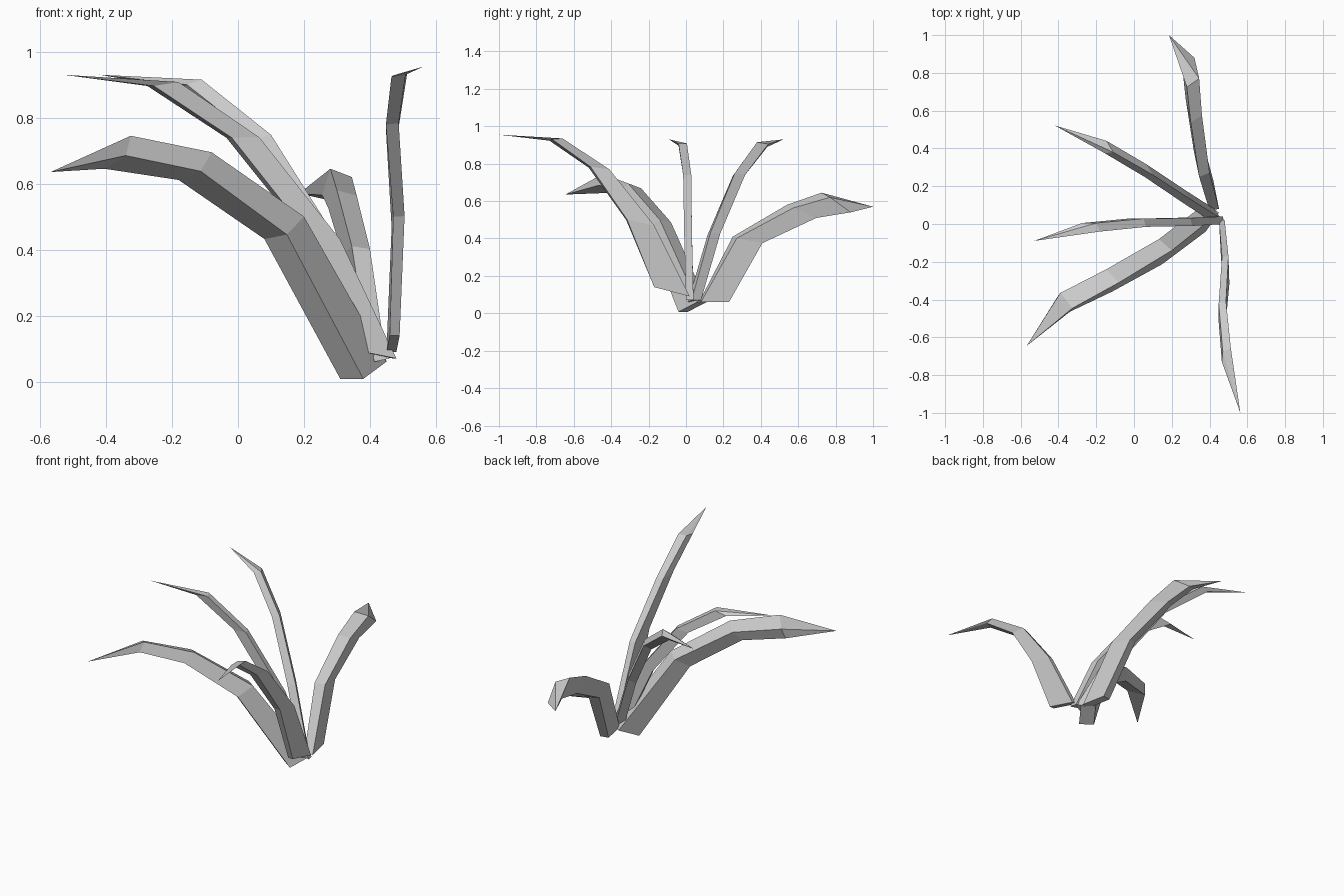
import bpy
import bmesh
from mathutils import Vector

if "Cube" in bpy.data.objects:
    bpy.data.objects.remove(bpy.data.objects["Cube"])


# A leaf blade: four-sided bent spike following a ridge path, capped at the base.
# wide / thick = cross-section sides measured from the ridge, as (base, last station).
def leaf(name, ridge, wide, thick):
    bm = bmesh.new()
    rings = []
    for i, p in enumerate(ridge[:-1]):
        t = i / (len(ridge) - 2)
        top = Vector(p)
        w = Vector(wide[0]).lerp(Vector(wide[1]), t)
        h = Vector(thick[0]).lerp(Vector(thick[1]), t)
        rings.append([bm.verts.new(v) for v in (top, top + w, top + w + h, top + h)])
    tip = bm.verts.new(ridge[-1])
    for r0, r1 in zip(rings, rings[1:]):
        for k in range(4):
            n = (k + 1) % 4
            bm.faces.new((r0[k], r0[n], r1[n], r1[k]))
    for k in range(4):
        bm.faces.new((rings[-1][k], rings[-1][(k + 1) % 4], tip))
    bm.faces.new(rings[0][::-1])
    bmesh.ops.recalc_face_normals(bm, faces=bm.faces)
    mesh = bpy.data.meshes.new(name)
    bm.to_mesh(mesh)
    bm.free()
    ob = bpy.data.objects.new(name, mesh)
    bpy.context.collection.objects.link(ob)


# Broad drooping leaf at the back
leaf("back_leaf",
     [(.40, .07, .06), (.345, .25, .41), (.30, .54, .58), (.28, .725, .645), (.185, 1.0, .57)],
     [(-.03, .15, 0), (-.025, .11, -.08)],
     [(.05, .01, 0), (.065, .045, -.025)])

# Slim upright leaf, back left
leaf("back_left_leaf",
     [(.46, .03, .07), (.30, .13, .43), (.10, .26, .748), (-.11, .38, .915), (-.42, .522, .93)],
     [(-.035, .05, 0), (-.035, .06, -.01)],
     [(-.045, -.02, -.01), (-.045, -.005, -.015)])

# Slim upright leaf, left
leaf("left_leaf",
     [(.48, .00, .07), (.31, -.01, .43), (.065, -.015, .74), (-.18, -.04, .908), (-.53, -.09, .93)],
     [(-.01, .04, 0), (-.02, .045, 0)],
     [(-.10, 0, .02), (-.075, 0, -.012)])

# Broad drooping leaf, front left
leaf("front_left_leaf",
     [(.45, .06, .06), (.20, -.14, .50), (-.08, -.31, .695), (-.325, -.445, .745), (-.568, -.645, .635)],
     [(-.07, .05, 0), (-.065, .08, -.04)],
     [(-.07, -.10, -.052), (-.015, -.02, -.06)])

# Tall leaf at the front
leaf("front_leaf",
     [(.48, .02, .09), (.50, -.17, .47), (.487, -.41, .77), (.513, -.66, .935), (.563, -1.0, .955)],
     [(.01, -.19, .05), (-.005, -.055, -.005)],
     [(-.03, 0, 0), (-.043, -.015, -.007)])
